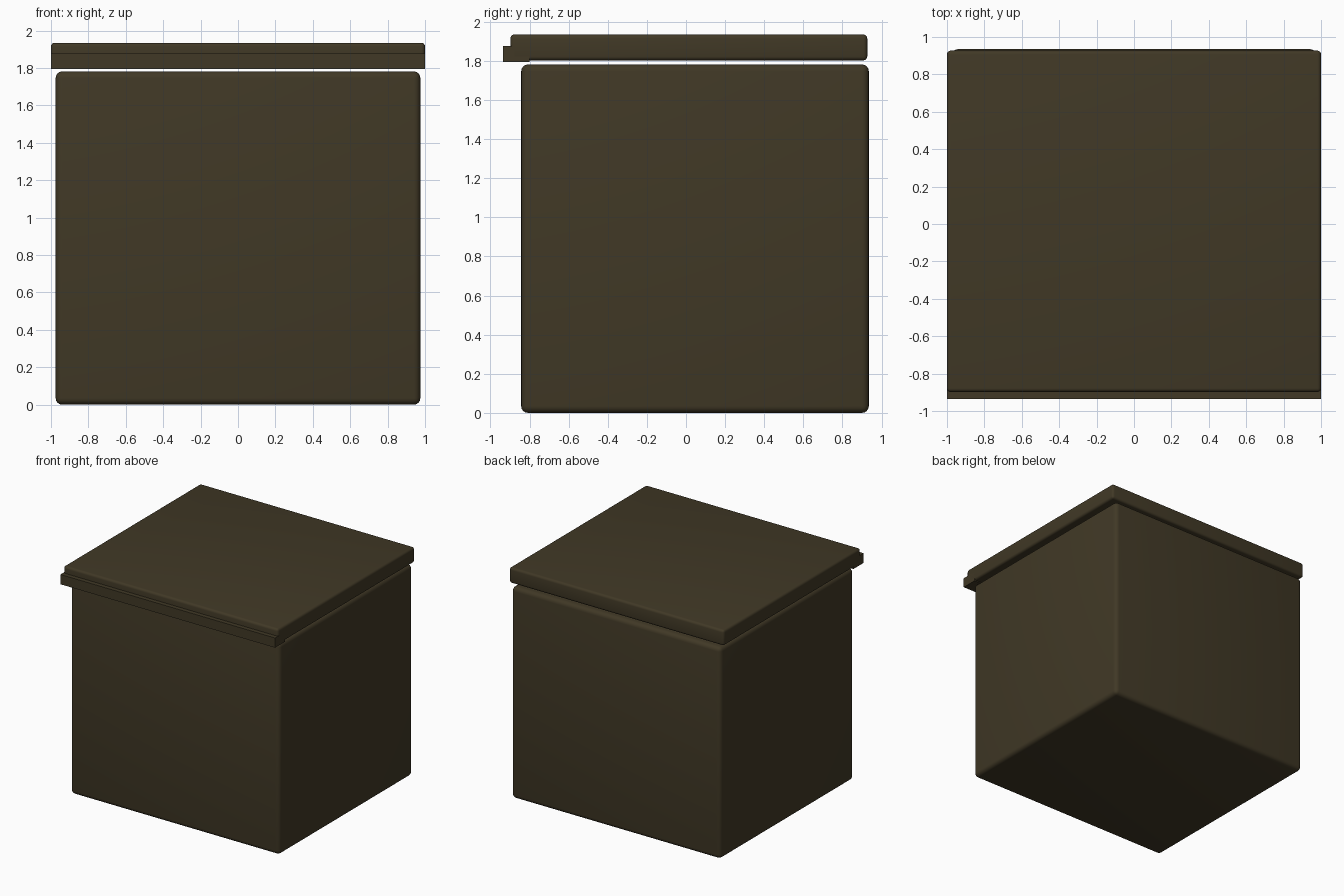
import bpy

if "Cube" in bpy.data.objects:
    bpy.data.objects.remove(bpy.data.objects["Cube"])

brown = bpy.data.materials.new("dark olive brown")
brown.diffuse_color = (0.052, 0.040, 0.019, 1.0)
brown.use_nodes = True
brown.node_tree.nodes["Principled BSDF"].inputs["Base Color"].default_value = brown.diffuse_color


def block(name, lo, hi, bevel=0.0):
    """Box between two corners, with optional rounded edges."""
    bpy.ops.mesh.primitive_cube_add(size=1, location=[(a + b) / 2 for a, b in zip(lo, hi)])
    ob = bpy.context.object
    ob.name = name
    ob.scale = [b - a for a, b in zip(lo, hi)]
    bpy.ops.object.transform_apply(location=False, rotation=False, scale=True)
    ob.data.materials.append(brown)
    if bevel:
        mod = ob.modifiers.new("rounded edges", 'BEVEL')
        mod.width = bevel
        mod.segments = 4
        bpy.ops.object.modifier_apply(modifier=mod.name)
        bpy.ops.object.shade_smooth_by_angle()
    return ob


# main box
block("body", (-0.975, -0.843, 0.0), (0.975, 0.935, 1.782), 0.035)
# floating lid
block("lid", (-1.0, -0.898, 1.803), (1.0, 0.927, 1.935), 0.02)
# sharp-edged strip along the lid's front edge
block("front_strip", (-1.0, -0.935, 1.795), (1.0, -0.80, 1.877))
